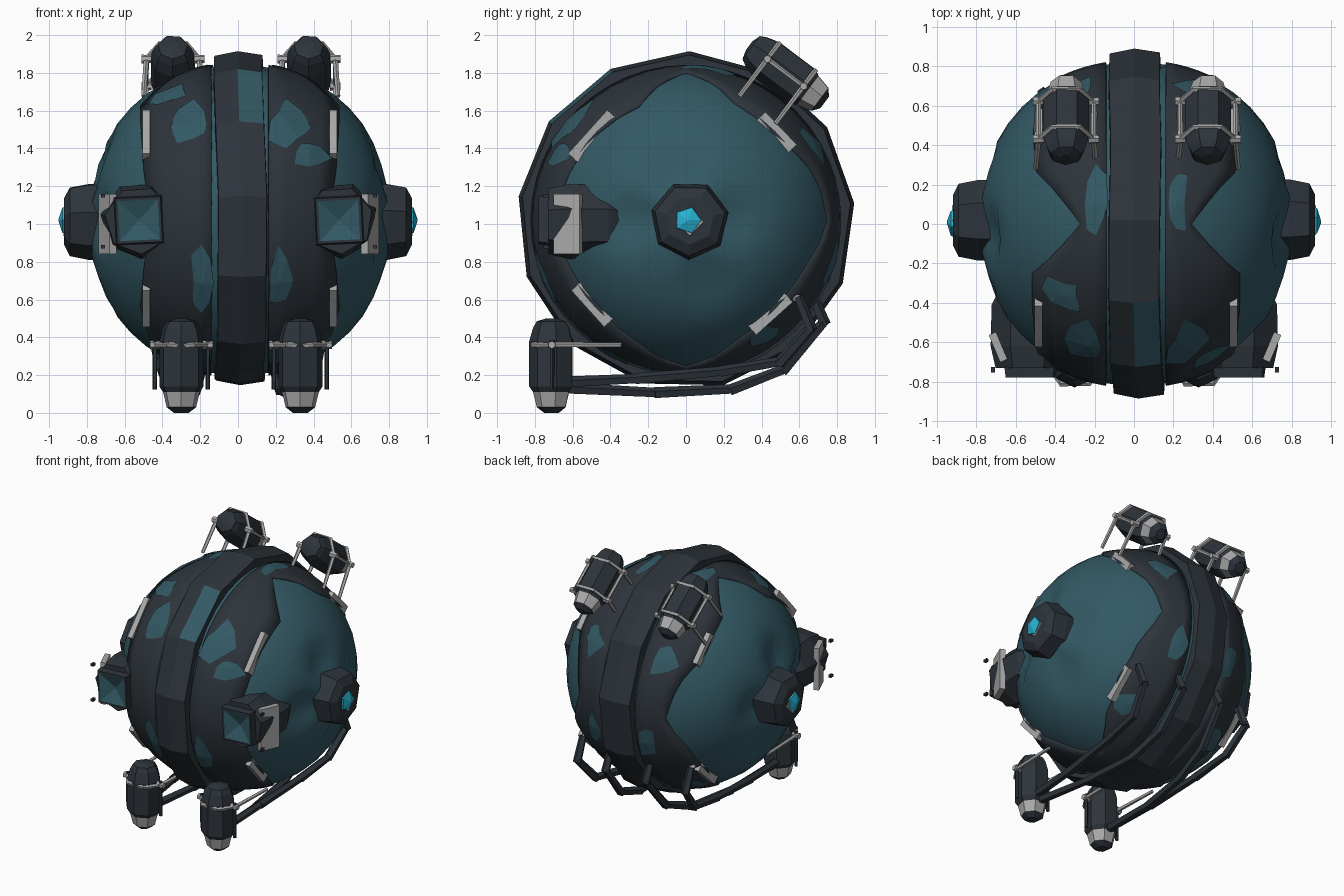
import bpy, bmesh, random
from math import sin, cos, pi, radians, sqrt
from mathutils import Vector, Matrix

random.seed(4)
if "Cube" in bpy.data.objects:
    bpy.data.objects.remove(bpy.data.objects["Cube"])

CENTRE = Vector((0.01, 0, 1.02))
SIDES = ((-1, "right"), (1, "left"))
FULLNESS = 2.15


def material(name, rgb):
    m = bpy.data.materials.new(name)
    m.use_nodes = True
    m.diffuse_color = (*rgb, 1)
    m.node_tree.nodes["Principled BSDF"].inputs["Base Color"].default_value = (*rgb, 1)
    return m


TEAL = material("teal_paint", (0.033, 0.1, 0.13))
DARK = material("dark_metal", (0.026, 0.034, 0.043))
GREY = material("bare_metal", (0.4, 0.4, 0.4))
CYAN = material("cyan_glow", (0.02, 0.45, 0.65))


def finish(bm, name, mats, matrix=None, smooth=False):
    bmesh.ops.recalc_face_normals(bm, faces=bm.faces[:])
    mesh = bpy.data.meshes.new(name)
    bm.to_mesh(mesh)
    bm.free()
    for m in mats:
        mesh.materials.append(m)
    obj = bpy.data.objects.new(name, mesh)
    bpy.context.collection.objects.link(obj)
    if matrix:
        obj.matrix_world = matrix
    if smooth:
        bpy.context.view_layer.objects.active = obj
        bpy.ops.object.select_all(action="DESELECT")
        obj.select_set(True)
        bpy.ops.object.shade_smooth_by_angle(angle=radians(35))
    return obj


def turned(name, profile, sides, matrix, mats, turn=0.0):
    """Revolve (height, radius, material index of the band above) around local z."""
    bm = bmesh.new()
    rings = [[bm.verts.new((r * cos(turn + 2 * pi * i / sides), r * sin(turn + 2 * pi * i / sides), h))
              for i in range(sides)] for h, r, _ in profile]
    for k, (low, high) in enumerate(zip(rings, rings[1:])):
        for i in range(sides):
            j = (i + 1) % sides
            bm.faces.new((low[i], low[j], high[j], high[i])).material_index = profile[k][2]
    bm.faces.new(rings[0]).material_index = profile[0][2]
    bm.faces.new(rings[-1]).material_index = profile[-1][2]
    return finish(bm, name, mats, matrix)


def rods(name, paths, radius, mat, matrix=None, sides=5):
    """Angular bars along each path of points."""
    bm = bmesh.new()
    for path in paths:
        for a, b in zip(path, path[1:]):
            a, b = Vector(a), Vector(b)
            bmesh.ops.create_cone(bm, cap_ends=True, segments=sides, radius1=radius, radius2=radius * 0.85,
                                  depth=(b - a).length + radius, matrix=aim((a + b) / 2, b - a))
    return finish(bm, name, [mat], matrix)


def block(name, centre, size, mat, spin=0.0, axis="X"):
    bm = bmesh.new()
    bmesh.ops.create_cube(bm, size=1, matrix=Matrix.Diagonal((*size, 1)))
    return finish(bm, name, [mat], Matrix.Translation(centre) @ Matrix.Rotation(spin, 4, axis))


def aim(centre, direction):
    return Matrix.Translation(centre) @ Vector(direction).to_track_quat("Z", "Y").to_matrix().to_4x4()


def on_hull(x, degrees, k=1.0):
    """Hull point at offset x, angle 0 at the front and 90 at the top."""
    r = k * 0.82 * max(0, 1 - abs(x / 0.8) ** FULLNESS) ** (1 / FULLNESS)
    a = radians(degrees)
    return CENTRE + Vector((x * k, -r * cos(a), r * sin(a)))


def paint_patch(name, x, angle, w, h, k):
    """Jagged spot of teal paint lying on the hull."""
    bm = bmesh.new()
    spots = []
    for i in range(8):
        a, grow = 2 * pi * i / 8, random.uniform(0.6, 1.35)
        spots.append(bm.verts.new(on_hull(x + w * grow * cos(a), angle + h * grow * sin(a), k)))
    hub = bm.verts.new(on_hull(x, angle, k + 0.005))
    for i in range(8):
        bm.faces.new((hub, spots[i], spots[(i + 1) % 8]))
    finish(bm, name, [TEAL])


# Hull with dents beside the side pods
bm = bmesh.new()
bmesh.ops.create_uvsphere(bm, u_segments=32, v_segments=24, radius=1, matrix=Matrix.Rotation(pi / 2, 4, "Y"))
for v in bm.verts:
    v.co *= (abs(v.co.x) ** FULLNESS + sqrt(v.co.y ** 2 + v.co.z ** 2) ** FULLNESS) ** (-1 / FULLNESS)
    v.co = Vector((v.co.x * 0.8, v.co.y * 0.82, v.co.z * 0.82))
    for y, z, depth in ((-0.29, 0.0, 0.08), (0.24, 0.0, 0.06), (-0.06, 0.27, 0.08), (0.1, -0.33, 0.05)):
        d = sqrt((v.co.y - y) ** 2 + (v.co.z - z) ** 2)
        if abs(v.co.x) > 0.3 and d < 0.18:
            v.co.x -= depth * (1 - d / 0.18) * (1 if v.co.x > 0 else -1)
finish(bm, "hull", [TEAL], Matrix.Translation(CENTRE), smooth=True)

# Faceted centre band with one painted facet
bm = bmesh.new()
loops = []
for i in range(13):
    a = 2 * pi * i / 13 + 0.1
    skew = 0.015 * random.uniform(-1, 1)
    loops.append([bm.verts.new((x + skew, r * cos(a), r * sin(a)))
                  for x, r in ((-0.13, 0.78), (-0.125, 0.87), (0, 0.895), (0.13, 0.875), (0.135, 0.78))])
for i in range(13):
    p, q = loops[i], loops[(i + 1) % 13]
    for k in range(5):
        m = (k + 1) % 5
        face = bm.faces.new((p[k], q[k], q[m], p[m]))
        face.material_index = int(i == 4 and k == 2)
finish(bm, "centre_band", [DARK, TEAL], Matrix.Translation(CENTRE))

# Zigzag armour plates either side of the band: (angle, outer edge)
EDGE = [(0, 0.46), (20, 0.5), (52, 0.52), (68, 0.52), (90, 0.28), (113, 0.5), (140, 0.52), (160, 0.42),
        (180, 0.36), (200, 0.48), (225, 0.52), (248, 0.46), (270, 0.3), (292, 0.46), (315, 0.52),
        (340, 0.5), (360, 0.46)]


def plate_edge(angle):
    for (a, x), (b, y) in zip(EDGE, EDGE[1:]):
        if a <= angle <= b:
            return x + (y - x) * (angle - a) / (b - a)


for s, side in SIDES:
    bm = bmesh.new()
    rows = []
    for i in range(48):
        angle = i * 7.5
        outer = plate_edge(angle)
        rows.append([bm.verts.new(on_hull(s * (0.15 + (outer - 0.15) * t / 4), angle, 1.015)) for t in range(5)])
    for p, q in zip(rows, rows[1:] + rows[:1]):
        for t in range(4):
            bm.faces.new((p[t], q[t], q[t + 1], p[t + 1]))
    plate = finish(bm, side + "_armour_plate", [DARK], smooth=True)
    thick = plate.modifiers.new("thickness", "SOLIDIFY")
    thick.thickness = 0.025

    for x, angle, w, h in ((0.24, 40, 0.1, 10), (0.2, -24, 0.06, 12), (0.36, 62 if s < 0 else 28, 0.09, 7),
                           (0.2, 97, 0.06, 12), (0.3, 150, 0.09, 9), (0.22, 195, 0.07, 10),
                           (0.38, 235, 0.08, 8), (0.2, 300, 0.05, 8)):
        paint_patch(side + "_paint_patch", s * x, angle, w, h, 1.021)

    # Bare metal end panels at the plate corners
    for label, angle, length in (("upper_front", 42, 0.31), ("upper_back", 136, 0.24),
                                 ("lower_front", 318, 0.26), ("lower_back", 228, 0.26)):
        block(f"{side}_{label}_end_panel", on_hull(s * 0.5, angle, 0.99), (0.04, 0.085, length), GREY,
              -radians(angle))

    # Side pod with a glowing gem
    turned(side + "_side_pod", [(-0.2, 0.21, 0), (0, 0.21, 0), (0.1, 0.19, 0), (0.13, 0.13, 0)],
           7, aim((s * 0.79, 0.02, 1.02), (s, 0, 0)), [DARK], 0.2)
    turned(side + "_pod_socket", [(0, 0.1, 0), (0.025, 0.07, 0)], 4, aim((s * 0.9, 0.02, 1.01), (s, 0, 0)), [GREY])
    turned(side + "_pod_gem", [(0, 0.08, 0), (0.03, 0.07, 0), (0.05, 0.005, 0)], 5,
           aim((s * 0.9, 0.01, 1.02), (s, 0, 0)), [CYAN])

    # Front eye housing with a sunken pyramid lens
    x = s * 0.53 + 0.005
    turned(side + "_eye_housing", [(0, 0.17, 0), (0.06, 0.2, 0), (0.27, 0.205, 0), (0.38, 0.18, 0)],
           7, aim((x, -0.35, 1.02), (0, -1, 0)), [DARK], 0.3)
    turned(side + "_eye_lens", [(0, 0.18, 0), (0.055, 0.17, 0), (0.055, 0.15, 1), (0.015, 0.01, 1)], 4,
           aim((x, -0.725, 1.02), (0, -1, 0)), [DARK, TEAL], pi / 4 + 0.05)
    block(side + "_eye_side_panel", (x + s * 0.165, -0.625, 1.0), (0.04, 0.15, 0.32), GREY, -s * 0.4, "Z")
    for z in (0.88, 1.15):
        block(side + "_eye_stud", (x + s * 0.19, -0.74, z), (0.02, 0.03, 0.02), DARK)


# Thruster: faceted capsule held by a metal bracket
def thruster(name, matrix, toward, leg, heights, rail_mat):
    turned(name + "_thruster", [(-0.25, 0.04, 0), (-0.22, 0.08, 1), (-0.14, 0.1, 0), (-0.11, 0.12, 0),
                                (0.13, 0.12, 0), (0.2, 0.1, 0), (0.235, 0.08, 0), (0.25, 0.03, 0)],
           7, matrix, [DARK, GREY], 0.2)
    w = 0.14
    bars = []
    for h in heights:
        for e in (-w, w):
            bars.append([(e, 0, h), (e * 1.1, toward * leg, h)])
        bars.append([(-w, 0, h), (-0.07, -toward * 0.1, h), (0.07, -toward * 0.1, h), (w, 0, h)])
    rods(name + "_bracket", bars, 0.015, GREY, matrix)
    rods(name + "_side_rails", [[(e, 0, 0.13), (e, 0, -0.12)] for e in (-w, w)], 0.014, rail_mat, matrix)
    rods(name + "_bracket_joints", [[(e - 0.015, 0, h), (e + 0.015, 0, h)] for e in (-w, w) for h in heights],
         0.024, GREY, matrix, 6)


tilt = Matrix.Rotation(radians(53), 4, "X")
for s, side in SIDES:
    thruster(side + "_back", Matrix.Translation((s * 0.36 + 0.015, 0.535, 1.795)) @ tilt, -1, 0.24,
             (0.13, -0.11), GREY)
    low_x = s * 0.315 + 0.015
    thruster(side + "_front", Matrix.Translation((low_x, -0.71, 0.25)), 1, 0.36, (0.11,), DARK)

    # Landing rods sweeping from each front thruster under the hull to the back
    inner = [(low_x, -0.66, 0.13), (s * 0.27, -0.15, 0.105), (s * 0.22, 0.25, 0.125),
             (s * 0.19, 0.52, 0.23), (s * 0.17, 0.73, 0.48), (s * 0.17, 0.67, 0.62)]
    outer = [(low_x + s * 0.03, -0.66, 0.16), (s * 0.37, -0.25, 0.18), (s * 0.4, 0.2, 0.22),
             (s * 0.42, 0.5, 0.27), (s * 0.46, 0.66, 0.45), (s * 0.46, 0.6, 0.6)]
    rods(side + "_landing_rods", [inner, outer], 0.032, DARK)
    rods(side + "_rod_mounts", [[inner[-1], (s * 0.17, 0.62, 0.64)], [outer[-1], (s * 0.45, 0.5, 0.64)]],
         0.022, GREY)
